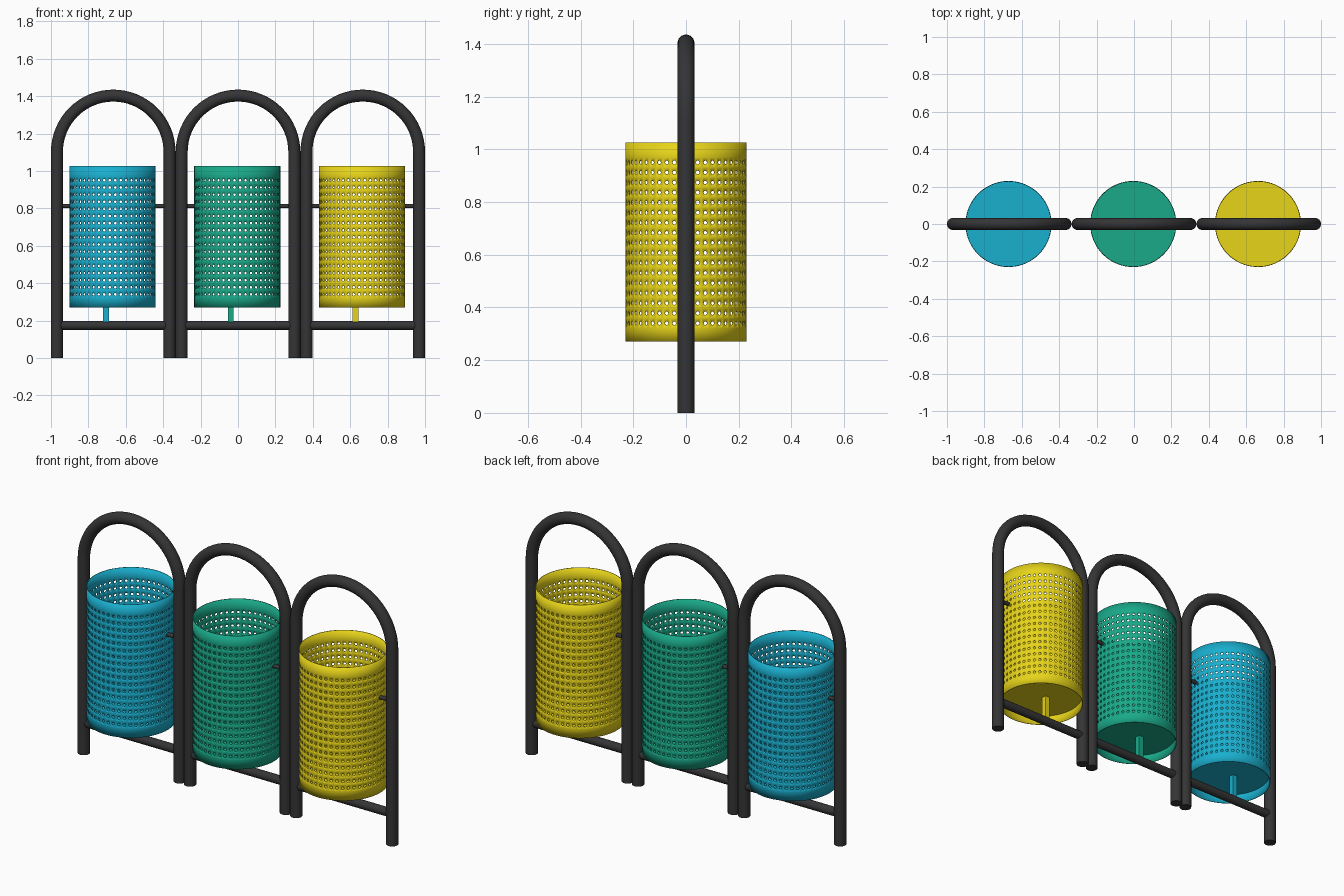
import bpy, bmesh, math
from mathutils import Vector, Matrix

if "Cube" in bpy.data.objects:
    bpy.data.objects.remove(bpy.data.objects["Cube"])

PITCH, POST_X, TUBE = 0.667, 0.301, 0.032
BIN_R, BIN_Z0, BIN_Z1, FLOOR_Z = 0.23, 0.27, 1.026, 0.335
COLS, ROWS, HOLE_Z0, HOLE_Z1, HOLE_R = 48, 17, 0.34, 0.95, 0.0075


def material(name, rgb):
    m = bpy.data.materials.new(name)
    m.diffuse_color = (*rgb, 1)
    m.use_nodes = True
    m.node_tree.nodes["Principled BSDF"].inputs["Base Color"].default_value = m.diffuse_color
    return m


def finish(name, bm, mat, x=0.0):
    bmesh.ops.recalc_face_normals(bm, faces=bm.faces)
    me = bpy.data.meshes.new(name)
    bm.to_mesh(me)
    bm.free()
    me.materials.append(mat)
    ob = bpy.data.objects.new(name, me)
    ob.location.x = x
    bpy.context.collection.objects.link(ob)
    bpy.ops.object.select_all(action='DESELECT')
    ob.select_set(True)
    bpy.context.view_layer.objects.active = ob
    bpy.ops.object.shade_smooth_by_angle(angle=math.radians(35))
    return ob


def tube(bm, path, r, sides=24):
    """Sweep a circle along a path lying in the XZ plane, with capped ends."""
    rings = []
    for i, p in enumerate(path):
        t = (path[min(i + 1, len(path) - 1)] - path[max(i - 1, 0)]).normalized()
        n = Vector((t.z, 0, -t.x))
        rings.append([bm.verts.new(p + r * (n * math.cos(a) + Vector((0, 1, 0)) * math.sin(a)))
                      for a in (2 * math.pi * k / sides for k in range(sides))])
    for a, b in zip(rings, rings[1:]):
        for k in range(sides):
            j = (k + 1) % sides
            bm.faces.new((a[k], a[j], b[j], b[k]))
    bm.faces.new(rings[0])
    bm.faces.new(rings[-1])


def bar(bm, x0, x1, z, r):
    tube(bm, [Vector((x0, 0, z)), Vector((x1, 0, z))], r)


def perforated_shell(bm):
    """Cylinder wall made from square cells, each with an octagonal hole."""
    dz = (HOLE_Z1 - HOLE_Z0) / (ROWS - 1)
    da = 2 * math.pi / COLS
    square = [(1, 0), (1, 1), (0, 1), (-1, 1), (-1, 0), (-1, -1), (0, -1), (1, -1)]

    def wrap(a, z):
        return bm.verts.new((BIN_R * math.cos(a), BIN_R * math.sin(a), z))

    for c in range(COLS):
        a0 = c * da + da / 2
        for r in range(ROWS):
            z0 = HOLE_Z0 + r * dz
            outer = [wrap(a0 + u * da / 2, z0 + v * dz / 2) for u, v in square]
            inner = [wrap(a0 + HOLE_R / BIN_R * math.cos(k * math.pi / 4),
                          z0 + HOLE_R * math.sin(k * math.pi / 4)) for k in range(8)]
            for k in range(8):
                j = (k + 1) % 8
                bm.faces.new((outer[k], outer[j], inner[j], inner[k]))
        # plain bands below and above the holes
        for lo, hi in ((BIN_Z0, HOLE_Z0 - dz / 2), (HOLE_Z1 + dz / 2, BIN_Z1)):
            for s in (-1, 0):
                a, b = a0 + s * da / 2, a0 + (s + 1) * da / 2
                bm.faces.new((wrap(a, lo), wrap(b, lo), wrap(b, hi), wrap(a, hi)))
    bmesh.ops.remove_doubles(bm, verts=bm.verts, dist=1e-4)


black = material("black_metal", (0.035, 0.035, 0.037))
colours = [("blue", (0.01, 0.43, 0.62)), ("green", (0.01, 0.40, 0.25)), ("yellow", (0.80, 0.66, 0.01))]

for i, (colour, rgb) in enumerate(colours):
    x = (i - 1) * PITCH
    paint = material(colour + "_paint", rgb)

    # arched tube frame
    bm = bmesh.new()
    top = 1.102
    arc = [Vector((POST_X * math.cos(a), 0, top + POST_X * math.sin(a)))
           for a in (math.pi * k / 32 for k in range(33))]
    tube(bm, [Vector((POST_X, 0, 0))] + arc + [Vector((-POST_X, 0, 0))], TUBE)
    finish(colour + "_arch_frame", bm, black, x)

    # lower crossbar
    bm = bmesh.new()
    bar(bm, -POST_X, POST_X, 0.174, 0.024)
    finish(colour + "_crossbar", bm, black, x)

    # pivot pins on both sides
    bm = bmesh.new()
    for s in (-1, 1):
        bar(bm, s * 0.222, s * POST_X, 0.812, 0.011)
    finish(colour + "_pivot_pins", bm, black, x)

    # perforated bin wall
    bm = bmesh.new()
    perforated_shell(bm)
    shell = finish(colour + "_bin_wall", bm, paint, x - 0.004)
    sol = shell.modifiers.new("thickness", 'SOLIDIFY')
    sol.thickness = 0.004
    sol.offset = -1

    # recessed bin floor
    bm = bmesh.new()
    bmesh.ops.create_cone(bm, cap_ends=True, segments=96, radius1=BIN_R - 0.002,
                          radius2=BIN_R - 0.002, depth=0.004,
                          matrix=Matrix.Translation((0, 0, FLOOR_Z - 0.012)))
    finish(colour + "_bin_floor", bm, paint, x - 0.004)

    # stop tab between floor and crossbar
    bm = bmesh.new()
    z0, z1 = 0.19, FLOOR_Z - 0.012
    bmesh.ops.create_cube(bm, size=1, matrix=Matrix.Translation((-0.039, 0, (z0 + z1) / 2))
                          @ Matrix.Diagonal((0.03, 0.03, z1 - z0, 1)))
    finish(colour + "_stop_tab", bm, paint, x)
